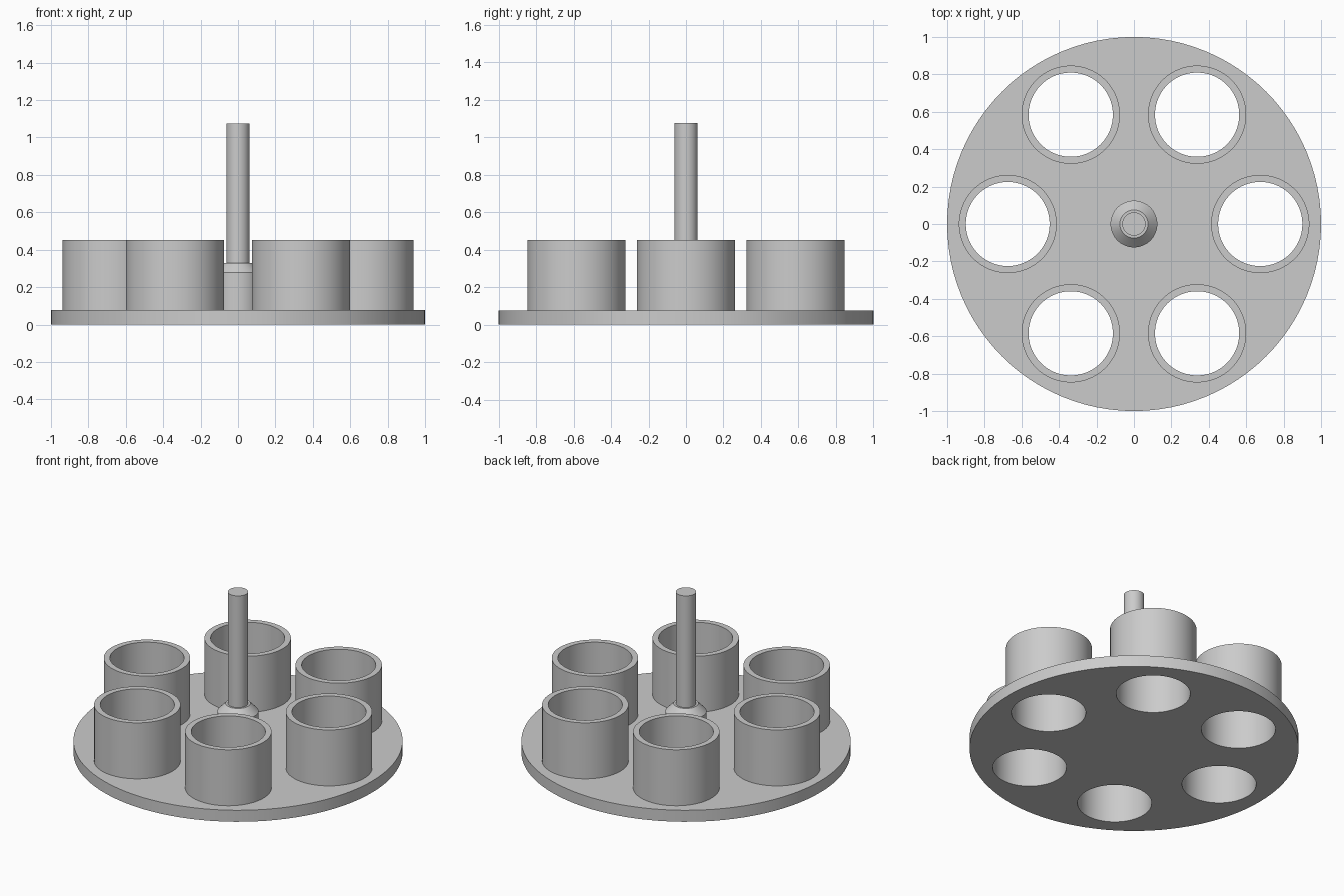
import bpy, bmesh, math
from mathutils import Matrix, Vector

if "Cube" in bpy.data.objects:
    bpy.data.objects.remove(bpy.data.objects["Cube"], do_unlink=True)

PLATE_R, PLATE_TOP = 1.0, 0.077
CUP_RING, CUP_OUT, CUP_IN, CUP_TOP = 0.675, 0.2625, 0.225, 0.452
SEGMENTS = 96

grey = bpy.data.materials.new("neutral_grey")
grey.use_nodes = True
colour = (0.6, 0.6, 0.6, 1)
grey.diffuse_color = colour
grey.node_tree.nodes["Principled BSDF"].inputs["Base Color"].default_value = colour


def smooth(obj):
    bpy.ops.object.select_all(action='DESELECT')
    obj.select_set(True)
    bpy.context.view_layer.objects.active = obj
    bpy.ops.object.shade_smooth_by_angle(angle=math.radians(30))


def cylinder(name, radius, bottom, top, centre=(0, 0, 0)):
    """Upright solid cylinder between two heights."""
    bpy.ops.mesh.primitive_cylinder_add(
        vertices=SEGMENTS, radius=radius, depth=top - bottom,
        location=(centre[0], centre[1], (bottom + top) / 2))
    obj = bpy.context.object
    obj.name = name
    obj.data.materials.append(grey)
    return obj


def lathe(name, profile, centre=(0, 0, 0)):
    """Spin a closed (radius, z) profile around the vertical axis."""
    bm = bmesh.new()
    verts = [bm.verts.new((r, 0, z)) for r, z in profile]
    edges = [bm.edges.new(p) for p in zip(verts, verts[1:] + verts[:1])]
    bmesh.ops.spin(bm, geom=verts + edges, cent=(0, 0, 0), axis=(0, 0, 1),
                   angle=math.tau, steps=SEGMENTS, use_merge=True)
    bmesh.ops.recalc_face_normals(bm, faces=bm.faces[:])
    mesh = bpy.data.meshes.new(name)
    bm.to_mesh(mesh)
    bm.free()
    mesh.materials.append(grey)
    obj = bpy.data.objects.new(name, mesh)
    obj.location = centre
    bpy.context.collection.objects.link(obj)
    smooth(obj)


centres = [Matrix.Rotation(i * math.tau / 6, 3, 'Z') @ Vector((CUP_RING, 0, 0))
           for i in range(6)]

# Round base plate with six through holes
plate = cylinder("base_plate", PLATE_R, 0, PLATE_TOP)
for c in centres:
    cutter = cylinder("hole_cutter", CUP_IN, -0.1, 0.2, c)
    cutter.hide_render = True
    cut = plate.modifiers.new("hole", 'BOOLEAN')
    cut.operation, cut.solver, cut.object = 'DIFFERENCE', 'EXACT', cutter
    bpy.context.view_layer.objects.active = plate
    bpy.ops.object.modifier_apply(modifier=cut.name)
    bpy.data.objects.remove(cutter, do_unlink=True)
smooth(plate)

# Open tubular cups around the holes
tube = [(CUP_IN, PLATE_TOP), (CUP_OUT, PLATE_TOP), (CUP_OUT, CUP_TOP), (CUP_IN, CUP_TOP)]
for i, c in enumerate(centres):
    lathe(f"cup_{i + 1}", tube, c)

# Central hub with chamfered shoulder, wrapped around the rod
ROD_R = 0.062
lathe("hub", [(ROD_R, PLATE_TOP), (0.125, PLATE_TOP), (0.125, 0.277),
              (0.075, 0.328), (ROD_R, 0.328)])

# Upright handle rod
smooth(cylinder("handle_rod", ROD_R, PLATE_TOP, 1.076))
